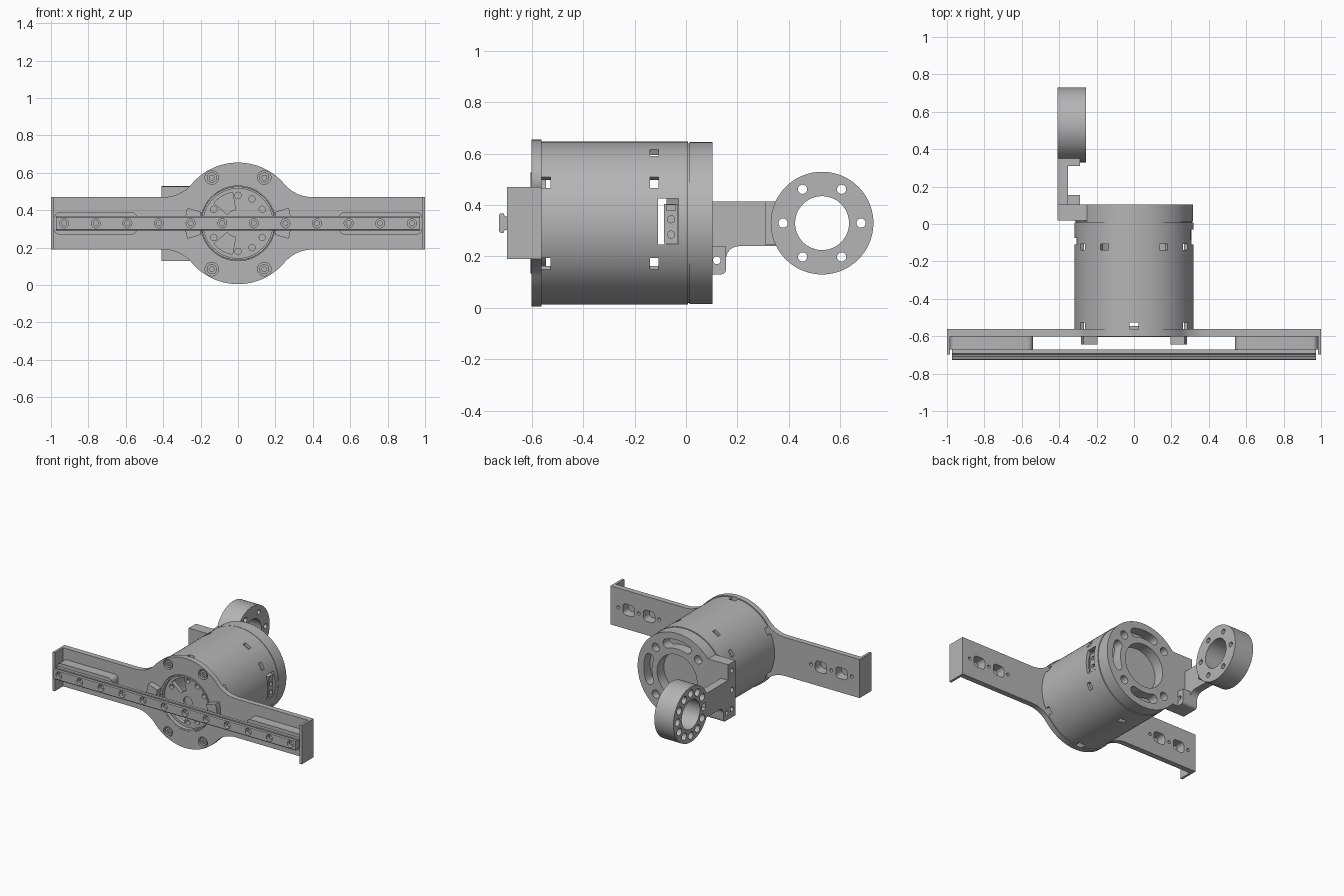
import bpy, bmesh, math
from mathutils import Vector

if "Cube" in bpy.data.objects:
    bpy.data.objects.remove(bpy.data.objects["Cube"])

ZC = 0.33            # height of the motor axis
GREY = (0.46, 0.46, 0.46, 1)
metal = bpy.data.materials.new("grey metal")
metal.use_nodes = True
metal.diffuse_color = GREY
metal.node_tree.nodes["Principled BSDF"].inputs["Base Color"].default_value = GREY


# --- helpers: outlines are (u, v) pairs, v measured from the motor axis ---
def arc(r, a0, a1, n=16, c=(0, 0)):
    steps = [math.radians(a0 + (a1 - a0) * i / n) for i in range(n + 1)]
    return [(c[0] + r * math.cos(a), c[1] + r * math.sin(a)) for a in steps]


def circle(r, c=(0, 0), n=32):
    return arc(r, 0, 360, n, c)[:-1]


def rect(u0, u1, v0, v1, r=0):
    if not r:
        return [(u0, v0), (u1, v0), (u1, v1), (u0, v1)]
    corners = [(u1 - r, v1 - r), (u0 + r, v1 - r), (u0 + r, v0 + r), (u1 - r, v0 + r)]
    return [p for i, c in enumerate(corners) for p in arc(r, 90 * i, 90 * i + 90, 5, c)]


def sector(r0, r1, a0, a1):
    return arc(r1, a0, a1) + arc(r0, a1, a0)


def slot(r, w, a0, a1):
    """Curved slot with round ends."""
    end = lambda a: (r * math.cos(math.radians(a)), r * math.sin(math.radians(a)))
    return (arc(r + w, a0, a1) + arc(w, a1, a1 + 180, 8, end(a1))[1:-1]
            + arc(r - w, a1, a0) + arc(w, a0 + 180, a0 + 360, 8, end(a0))[1:-1])


def polar(r, a):
    return (r * math.cos(math.radians(a)), r * math.sin(math.radians(a)))


def place(axis, u, v, t):
    return Vector((u, t, v + ZC)) if axis == "y" else Vector((t, u, v + ZC))


def prism(name, solids):
    """One object from extruded outlines, each (axis, outline, start, end)."""
    bm = bmesh.new()
    for axis, pts, a, b in solids:
        low = [bm.verts.new(place(axis, u, v, a)) for u, v in pts]
        high = [bm.verts.new(place(axis, u, v, b)) for u, v in pts]
        bm.faces.new(low)
        bm.faces.new(high[::-1])
        for i in range(len(pts)):
            j = (i + 1) % len(pts)
            bm.faces.new((low[j], low[i], high[i], high[j]))
    bmesh.ops.recalc_face_normals(bm, faces=bm.faces)
    mesh = bpy.data.meshes.new(name)
    bm.to_mesh(mesh)
    bm.free()
    mesh.materials.append(metal)
    obj = bpy.data.objects.new(name, mesh)
    bpy.context.collection.objects.link(obj)
    return obj


def part(name, solids, cuts=()):
    """Solid part with its openings cut, then smoothed by angle."""
    obj = prism(name, solids)
    if cuts:
        cutter = prism("cutter", cuts)
        cutter.hide_render = True
        mod = obj.modifiers.new("openings", "BOOLEAN")
        mod.operation, mod.solver, mod.object = "DIFFERENCE", "EXACT", cutter
        mod.use_self = True
        deps = bpy.context.evaluated_depsgraph_get()
        mesh = bpy.data.meshes.new_from_object(obj.evaluated_get(deps))
        obj.modifiers.clear()
        obj.data = mesh
        bpy.data.objects.remove(cutter)
    bpy.ops.object.select_all(action="DESELECT")
    obj.select_set(True)
    bpy.context.view_layer.objects.active = obj
    bpy.ops.object.shade_smooth_by_angle(angle=math.radians(30))
    return obj


# --- front plate: round centre blending into two long arms ---
fillet = math.degrees(math.atan2(0.34, 0.4))
quarter = [(1, 0.14)] + arc(0.2, 270, 180 + fillet, 10, (0.4, 0.34)) + arc(0.325, fillet, 90, 14)[1:]
upper = quarter + [(-u, v) for u, v in quarter[-2::-1]]
outline = upper + [(u, -v) for u, v in upper[::-1]]
bolts = [(sx * 0.14, sz * 0.245) for sx in (-1, 1) for sz in (-1, 1)]
cuts = [("y", circle(0.2, n=64), -0.7, -0.5)]
cuts += [("y", circle(0.036, b), -0.7, -0.575) for b in bolts]
for s in (-1, 1):
    for x in (0.69, 0.855):
        cuts.append(("y", rect(s * x - 0.046, s * x + 0.046, -0.04, 0.04, 0.025), -0.7, -0.5))
    for x in (0.61, 0.773, 0.937):
        cuts.append(("y", circle(0.012, (s * x, 0), 16), -0.7, -0.5))
part("front_plate", [("y", outline, -0.602, -0.562)], cuts)

for b in bolts:
    part("plate_bolt", [("y", circle(0.027, b), -0.597, -0.57)],
         [("y", circle(0.014, b, 6), -0.7, -0.583)])

# --- end flanges, rail pads and wedge stops on both sides ---
for s in (-1, 1):
    lo, hi = sorted((s * 0.983, s))
    part("end_flange", [("x", rect(-0.697, -0.6, -0.14, 0.14), lo, hi)])
    lo, hi = sorted((s * 0.54, s * 0.983))
    part("rail_pad", [("y", rect(lo, hi, -0.06, 0.06, 0.03), -0.672, -0.602)],
         [("y", rect(s * x - 0.046, s * x + 0.046, -0.04, 0.04, 0.025), -0.63, -0.5)
          for x in (0.69, 0.855)])
    mid = 0 if s > 0 else 180
    part("wedge_stop", [("y", sector(0.205, 0.283, mid - 17, mid + 17), -0.645, -0.6)])

# --- linear rail with side grooves and countersunk holes ---
half = [(-0.672, 0.034), (-0.692, 0.034), (-0.698, 0.026), (-0.706, 0.026),
        (-0.71, 0.038), (-0.722, 0.038), (-0.728, 0.032)]
profile = half + [(u, -v) for u, v in half[::-1]]
cuts = []
for i in range(12):
    x = (i - 5.5) * 0.169
    cuts += [("y", circle(0.024, (x, 0), 20), -0.8, -0.705),
             ("y", circle(0.013, (x, 0), 16), -0.8, -0.66)]
part("linear_rail", [("x", profile, -0.972, 0.972)], cuts)

# --- hub inside the front plate ---
cuts = [("y", circle(0.017, polar(0.15, a), 16), -0.7, -0.5)
        for a in (-90, -60, -30, 30, 60, 90, 150, 210)]
cuts += [("y", sector(0.075, 0.168, a - 20, a + 20), -0.7, -0.5) for a in (120, 240)]
cuts.append(("y", circle(0.035), -0.7, -0.56))
part("hub_disc", [("y", circle(0.198, n=64), -0.575, -0.545)], cuts)
part("hub_rim", [("y", circle(0.197, n=64), -0.605, -0.57)],
     [("y", circle(0.186, n=64), -0.7, -0.5)])

# --- cylindrical housing with notches and a side window ---
cuts = [("y", circle(0.295, n=96), -0.6, -0.0),
        ("x", rect(-0.11, -0.03, -0.083, 0.095), 0.2, 0.4),
        ("x", rect(-0.11, -0.075, -0.083, 0.095), -0.4, -0.2)]


def notch(angle, y, length):
    ends = [polar(r, angle + d) for r, d in ((0.25, -4.5), (0.35, -4.5), (0.35, 4.5), (0.25, 4.5))]
    return ("y", ends, y, y + length)


cuts += [notch(a, -0.562, 0.035) for a in range(30, 390, 60)]
cuts += [notch(a, -0.14, 0.032) for a in (30, 60, 120, 150, 210, 270, 330)]
part("motor_housing", [("y", circle(0.318, n=96), -0.562, 0.008)], cuts)
part("housing_seam", [("y", circle(0.311, n=96), 0.006, 0.016)])

# --- connector in the side window ---
cuts = [("x", circle(0.014, (-0.058, z), 16), 0.29, 0.4) for z in (-0.045, 0.015)]
cuts.append(("x", rect(-0.075, -0.041, 0.05, 0.07), 0.29, 0.4))
part("side_connector", [("x", rect(-0.085, -0.032, -0.08, 0.075), 0.25, 0.305)], cuts)

# --- rear cap with bore, curved slots and bolt holes ---
cuts = [("y", circle(0.16, n=64), 0.025, 0.3)]
cuts += [("y", slot(0.235, 0.032, a - 20, a + 20), 0.03, 0.3) for a in (0, 90, 270)]
cuts += [("y", circle(0.03, polar(0.24, a), 24), 0.05, 0.3) for a in (45, 135, 225, 315)]
part("rear_cap", [("y", circle(0.316, n=96), 0.014, 0.103)], cuts)

# --- side mount block joining the cap to the arm ---
part("mount_block", [("y", rect(-0.41, -0.25, -0.2, 0.198), 0.02, 0.103)],
     [("y", circle(0.16, n=64), 0.0, 0.3)]
     + [("x", circle(0.018, (0.06, z), 20), -0.5, -0.37) for z in (-0.14, 0, 0.14)])

# --- arm: thin neck with a lower lug, and thicker feet at both ends ---
neck = ([(0.1, -0.2)] + arc(0.02, 270, 360, 5, (0.136, -0.18))
        + arc(0.05, 180, 90, 8, (0.206, -0.14)) + [(0.36, -0.09), (0.36, 0.085), (0.1, 0.085)])
part("arm_neck", [("x", neck, -0.41, -0.352)], [("x", circle(0.015, (0.12, -0.145), 20), -0.5, -0.2)])
lug = [(0.1, -0.2)] + arc(0.02, 270, 360, 5, (0.136, -0.18)) + [(0.156, -0.09), (0.1, -0.09)]
part("arm_lug", [("x", lug, -0.355, -0.29)], [("x", circle(0.015, (0.12, -0.145), 20), -0.5, -0.2)])
part("arm_foot", [("x", rect(0.31, 0.36, -0.085, 0.085), -0.4, -0.29)])

# --- clamp ring at the end of the arm ---
centre = Vector((0.53, 0))
cuts = [("x", circle(0.105, centre, 64), -0.5, -0.2)]
for i in range(12):
    c = centre + Vector(polar(0.152, i * 30))
    cuts.append(("x", circle(0.027, c, 20), -0.5, -0.33))
    if i % 2 == 0:
        cuts.append(("x", circle(0.018, c, 20), -0.5, -0.2))
part("arm_ring", [("x", circle(0.2, centre, 72), -0.41, -0.257)], cuts)
